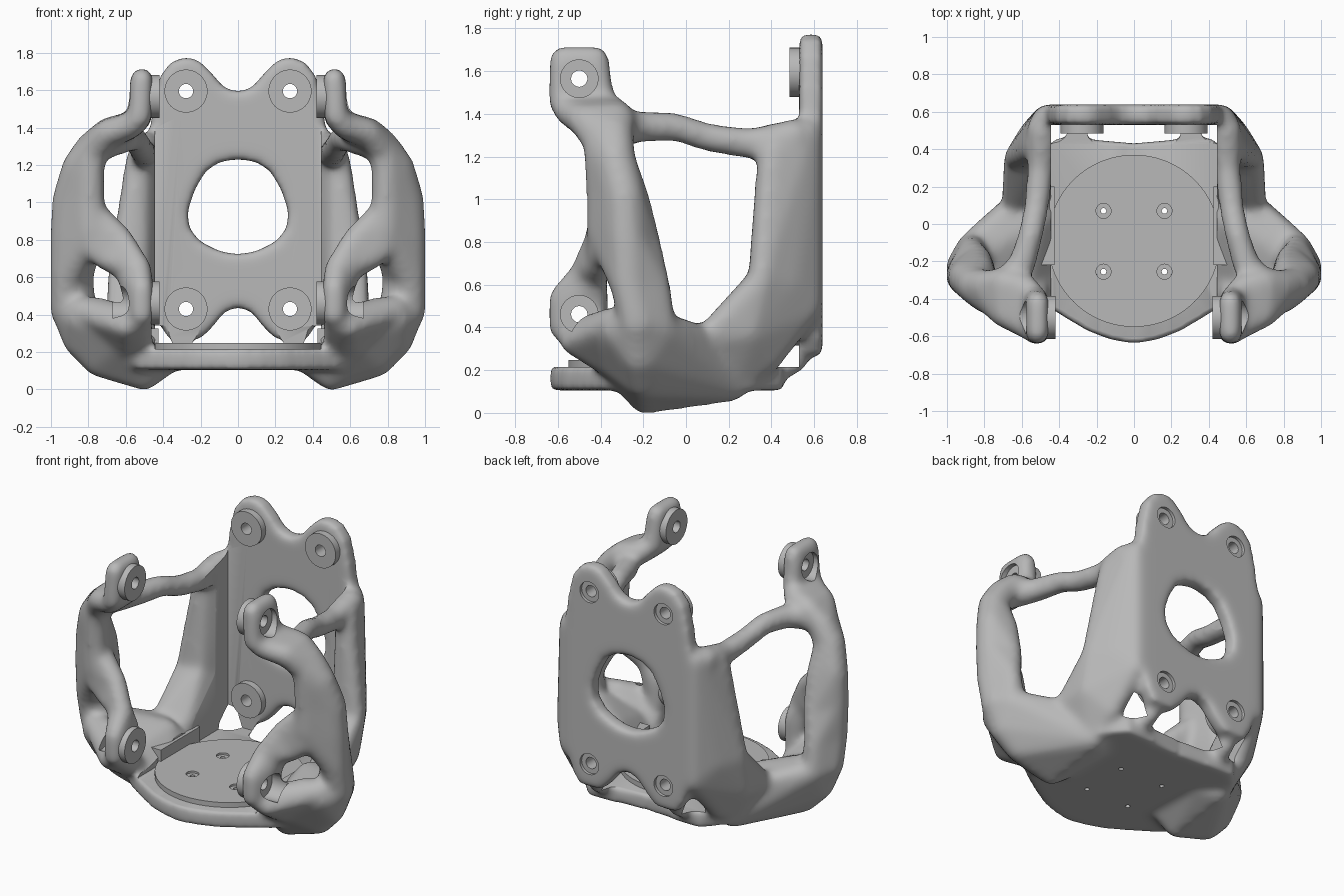
import bpy, bmesh, math
from mathutils import Matrix, Vector

cube = bpy.data.objects.get("Cube")
if cube:
    bpy.data.objects.remove(cube)

grey = bpy.data.materials.new("plain_grey")
grey.use_nodes = True
grey.diffuse_color = (0.48, 0.48, 0.48, 1)
grey.node_tree.nodes["Principled BSDF"].inputs["Base Color"].default_value = (0.48, 0.48, 0.48, 1)

ball = bmesh.new()
bmesh.ops.create_icosphere(ball, subdivisions=2, radius=1)
DIRS = [v.co.copy() for v in ball.verts]
ball.free()


def add_to(target, bm):
    """Append a small closed solid to a larger mesh."""
    bmesh.ops.recalc_face_normals(bm, faces=bm.faces)
    me = bpy.data.meshes.new("temp")
    bm.to_mesh(me)
    bm.free()
    target.from_mesh(me)
    bpy.data.meshes.remove(me)


def hull(target, balls, s=1):
    """Convex skin around a set of balls (x, y, z, radius)."""
    bm = bmesh.new()
    for x, y, z, r in balls:
        for d in DIRS:
            bm.verts.new(Vector((s * x, y, z)) + d * (r + 0.009))
    res = bmesh.ops.convex_hull(bm, input=bm.verts)
    inner = {g for g in res["geom_interior"] + res["geom_unused"] if isinstance(g, bmesh.types.BMVert)}
    bmesh.ops.delete(bm, geom=list(inner), context='VERTS')
    add_to(target, bm)


def chain(target, stations, s):
    """Limb made of hulls between neighbouring stations."""
    for a, b in zip(stations, stations[1:]):
        hull(target, a + b, s)


def prism(target, pts, depth):
    """Solid from an outline of 3D points pushed along depth."""
    bm = bmesh.new()
    face = bm.faces.new([bm.verts.new(p) for p in pts])
    ext = bmesh.ops.extrude_face_region(bm, geom=[face], use_keep_orig=True)
    bmesh.ops.translate(bm, vec=depth, verts=[g for g in ext["geom"] if isinstance(g, bmesh.types.BMVert)])
    bmesh.ops.triangulate(bm, faces=bm.faces)
    add_to(target, bm)


def lathe(target, profile, matrix, n=48):
    """Revolve a closed (radius, height) profile around the local z axis."""
    bm = bmesh.new()
    rings = [[bm.verts.new((r * math.cos(math.tau * i / n), r * math.sin(math.tau * i / n), h))
              for r, h in profile] for i in range(n)]
    k = len(profile)
    for i in range(n):
        a, b = rings[i], rings[(i + 1) % n]
        for j in range(k):
            if profile[j][0] or profile[(j + 1) % k][0]:
                bm.faces.new((a[j], b[j], b[(j + 1) % k], a[(j + 1) % k]))
    bmesh.ops.remove_doubles(bm, verts=bm.verts, dist=1e-5)
    bmesh.ops.transform(bm, matrix=matrix, verts=bm.verts)
    add_to(target, bm)


def box(target, lo, hi):
    bm = bmesh.new()
    lo, hi = Vector(lo), Vector(hi)
    bmesh.ops.create_cube(bm, size=1, matrix=Matrix.Translation((lo + hi) / 2) @ Matrix.Diagonal((*(hi - lo), 1)))
    add_to(target, bm)


def make(name, bm):
    me = bpy.data.meshes.new(name)
    bm.to_mesh(me)
    bm.free()
    me.materials.append(grey)
    ob = bpy.data.objects.new(name, me)
    bpy.context.collection.objects.link(ob)
    return ob


def cut(ob, cutter):
    mod = ob.modifiers.new("cut", 'BOOLEAN')
    mod.operation, mod.solver, mod.object = 'DIFFERENCE', 'EXACT', cutter
    cutter.hide_render = True


def finish(ob):
    """Apply modifiers and smooth the shading."""
    bpy.ops.object.select_all(action='DESELECT')
    ob.select_set(True)
    bpy.context.view_layer.objects.active = ob
    bpy.ops.object.convert(target='MESH')
    bpy.ops.object.shade_smooth_by_angle(angle=math.radians(35))


body = bmesh.new()

# back plate: half outline with half of the window
half = [(-.01, 1.59), (.07, 1.61), (.14, 1.69), (.21, 1.76), (.28, 1.78), (.36, 1.75), (.42, 1.67),
        (.45, 1.53), (.47, 1.4), (.46, 1.2), (.46, .5), (.42, .35), (.37, .27), (.2, .27), (.13, .34),
        (.07, .42), (-.01, .44), (-.01, .72), (.1, .74), (.2, .79), (.26, .86), (.27, .95),
        (.23, 1.07), (.17, 1.17), (.09, 1.22), (-.01, 1.23)]
# floor: half outline
floor = [(-.01, -.64), (.12, -.62), (.25, -.57), (.4, -.48), (.55, -.38), (.6, -.1), (.55, .3),
         (.42, .46), (.2, .45), (-.01, .43)]

# side wall behind the large opening
wall = [(.46, .558, .5, .075), (.53, .355, .64, .05), (.64, .35, .62, .05), (.55, .48, .6, .06)]
wall_top = [(.46, .558, 1.3, .075), (.52, .42, 1.27, .06), (.54, .4, 1.2, .06), (.53, .385, .9, .05), (.59, .39, .9, .05)]
wall_foot = [(.5, .15, .35, .05), (.65, .1, .36, .05), (.5, .38, .25, .06), (.63, .3, .38, .05), (.5, .22, .14, .06)]
# heavy lower corner
bulb = [(.5, -.2, .05, .05), (.75, -.2, .15, .075), (.85, -.22, .26, .08), (.92, -.23, .42, .075),
        (.87, -.12, .4, .07), (.53, 0, .35, .06), (.66, .08, .35, .05), (.6, -.38, .27, .06),
        (.85, -.32, .38, .07), (.5, .22, .12, .06), (.38, -.2, .13, .045), (.38, .15, .14, .045)]
web = [(.52, -.55, .37, .05), (.53, -.46, .34, .06), (.6, -.54, .33, .045), (.66, -.43, .34, .055),
       (.84, -.32, .42, .07), (.75, -.34, .44, .05), (.6, -.3, .2, .06), (.52, -.35, .24, .06)]
# front arm, from upper mount down to the corner
arm = [[(.515, -.58, 1.655, .055), (.515, -.42, 1.655, .055)],
       [(.525, -.585, 1.46, .055), (.525, -.4, 1.46, .06)],
       [(.57, -.55, 1.41, .06), (.58, -.34, 1.41, .065)],
       [(.69, -.48, 1.37, .07), (.69, -.32, 1.37, .08)],
       [(.77, -.41, 1.28, .07), (.78, -.335, 1.29, .085)],
       [(.79, -.4, 1.18, .07), (.85, -.33, 1.18, .09)],
       [(.79, -.39, 1.02, .07), (.9, -.29, 1.02, .088), (.82, -.235, 1.0, .06)],
       [(.78, -.39, .84, .07), (.915, -.28, .82, .085), (.83, -.185, .8, .06)],
       [(.92, -.27, .6, .08), (.84, -.2, .6, .06), (.87, -.14, .6, .06)],
       [(.92, -.23, .42, .08), (.82, -.2, .42, .06), (.87, -.12, .4, .07)]]
# branch to the lower mount
branch = [[(.8, -.36, .95, .08), (.78, -.39, .76, .06)],
          [(.63, -.41, .81, .06), (.72, -.41, .7, .05)],
          [(.53, -.48, .65, .06), (.59, -.43, .63, .055)],
          [(.515, -.58, .535, .058), (.515, -.43, .535, .058), (.515, -.58, .4, .058), (.515, -.43, .38, .058)]]
rail = [[(.49, .5, 1.29, .08)], [(.5, .3, 1.26, .065)], [(.52, .1, 1.29, .06)], [(.55, -.05, 1.34, .06)],
        [(.6, -.22, 1.34, .068)], [(.7, -.34, 1.32, .08)]]
leg = [[(.29, .57, .36, .06)], [(.3, .51, .24, .05)], [(.32, .38, .17, .05)]]

for s in (1, -1):
    prism(body, [(s * x, .53, z) for x, z in half], (0, .11, 0))
    prism(body, [(s * x, y, .105) for x, y in floor], (0, 0, .115))
    hull(body, wall + wall_top, s)
    hull(body, wall + wall_foot, s)
    hull(body, bulb, s)
    hull(body, web, s)
    for limb in (arm, branch, rail, leg):
        chain(body, limb, s)

frame = make("frame", body)
rm = frame.modifiers.new("blend", 'REMESH')
rm.mode, rm.voxel_size = 'VOXEL', 0.018
sm = frame.modifiers.new("soften", 'SMOOTH')
sm.factor, sm.iterations = 0.5, 22

# clear space inside the frame, with flat inner faces
room = bmesh.new()
box(room, (-.445, -1, .215), (.445, .53, 2))
room = make("room_cutter", room)
cut(frame, room)

# mounting pads, their recesses, and the floor holes
bores, bolts, pads = bmesh.new(), bmesh.new(), []


def pad(name, turn, r, depth, reach):
    """Flanged bushing of inner radius r, with a matching bore in the frame."""
    bm = bmesh.new()
    lathe(bm, [(.038, 0), (.115, 0), (.115, .065), (r, .065), (r, depth), (.038, depth)], turn)
    pads.append(make(name, bm))
    lathe(bores, [(0, .01), (r, .01), (r, reach), (0, reach)], turn)


for s, side in ((1, "left"), (-1, "right")):
    for z, level in ((1.565, "upper"), (.462, "lower")):
        turn = Matrix.Translation((s * .42, -.5, z)) @ Matrix.Rotation(s * math.pi / 2, 4, 'Y')
        pad(f"{side}_{level}_arm_pad", turn, .088, .125, .25)
    for z, level in ((1.595, "upper"), (.43, "lower")):
        turn = Matrix.Translation((s * .278, .485, z)) @ Matrix.Rotation(-math.pi / 2, 4, 'X')
        pad(f"{side}_{level}_back_pad", turn, .07, .135, .2)
    for y in (.07, -.255):
        lathe(bolts, [(0, -.1), (.015, -.1), (.015, .235), (.04, .235), (.04, .4), (0, .4)],
              Matrix.Translation((s * .163, y, 0)), 24)
    # upright ledge beside the floor disc
    bm = bmesh.new()
    box(bm, (min(s * .425, s * .5), -.22, .2), (max(s * .425, s * .5), .2, .325))
    pads.append(make(f"{side}_ledge", bm))

bores = make("recess_cutter", bores)
bolts = make("bolt_cutter", bolts)
cut(frame, bores)
cut(frame, bolts)

# round floor disc
bm = bmesh.new()
lathe(bm, [(0, .19), (.46, .19), (.46, .248), (0, .248)], Matrix.Translation((0, -.09, 0)), 96)
disc = make("floor_disc", bm)
cut(disc, bolts)

for ob in [frame, disc] + pads:
    finish(ob)
for ob in (room, bores, bolts):
    bpy.data.objects.remove(ob)
